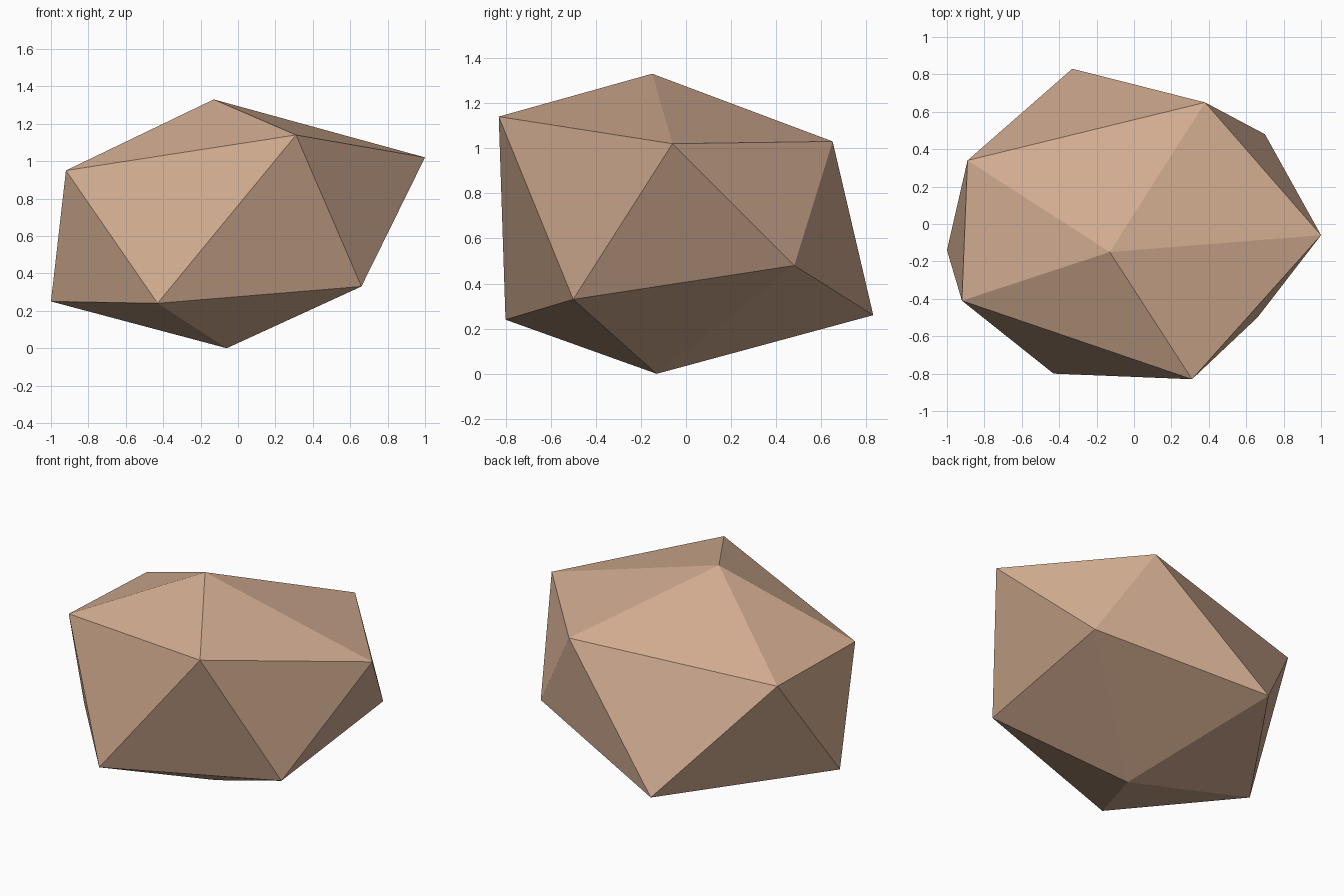
import bpy
import bmesh
from mathutils import Vector

default = bpy.data.objects.get("Cube")
if default:
    bpy.data.objects.remove(default, do_unlink=True)

# Warm sandstone colour
stone = bpy.data.materials.new("sandstone")
stone.use_nodes = True
colour = (0.64, 0.41, 0.28, 1.0)
stone.diffuse_color = colour
shader = next(n for n in stone.node_tree.nodes if n.type == "BSDF_PRINCIPLED")
shader.inputs["Base Color"].default_value = colour
shader.inputs["Roughness"].default_value = 0.9

# Rough boulder: two staggered five-point rings between a crown and a foot
crown = Vector((-0.13, -0.15, 1.33))
foot = Vector((-0.06, -0.13, 0.0))
upper_ring = [(-0.92, -0.41, 0.95), (0.31, -0.83, 1.14), (1.0, -0.06, 1.02),
              (0.38, 0.65, 1.03), (-0.89, 0.34, 0.94)]
lower_ring = [(-0.43, -0.8, 0.24), (0.66, -0.5, 0.33), (0.7, 0.48, 0.48),
              (-0.33, 0.83, 0.26), (-1.0, -0.14, 0.25)]

bm = bmesh.new()
top = bm.verts.new(crown)
bottom = bm.verts.new(foot)
upper = [bm.verts.new(p) for p in upper_ring]
lower = [bm.verts.new(p) for p in lower_ring]

# Crown facets, zigzag side facets and underside facets
count = len(upper)
for i in range(count):
    j = (i + 1) % count
    bm.faces.new((top, upper[i], upper[j]))
    bm.faces.new((upper[i], lower[i], upper[j]))
    bm.faces.new((lower[i], lower[j], upper[j]))
    bm.faces.new((bottom, lower[j], lower[i]))
bmesh.ops.recalc_face_normals(bm, faces=bm.faces)

mesh = bpy.data.meshes.new("boulder")
bm.to_mesh(mesh)
bm.free()
mesh.materials.append(stone)
boulder = bpy.data.objects.new("boulder", mesh)
bpy.context.scene.collection.objects.link(boulder)
